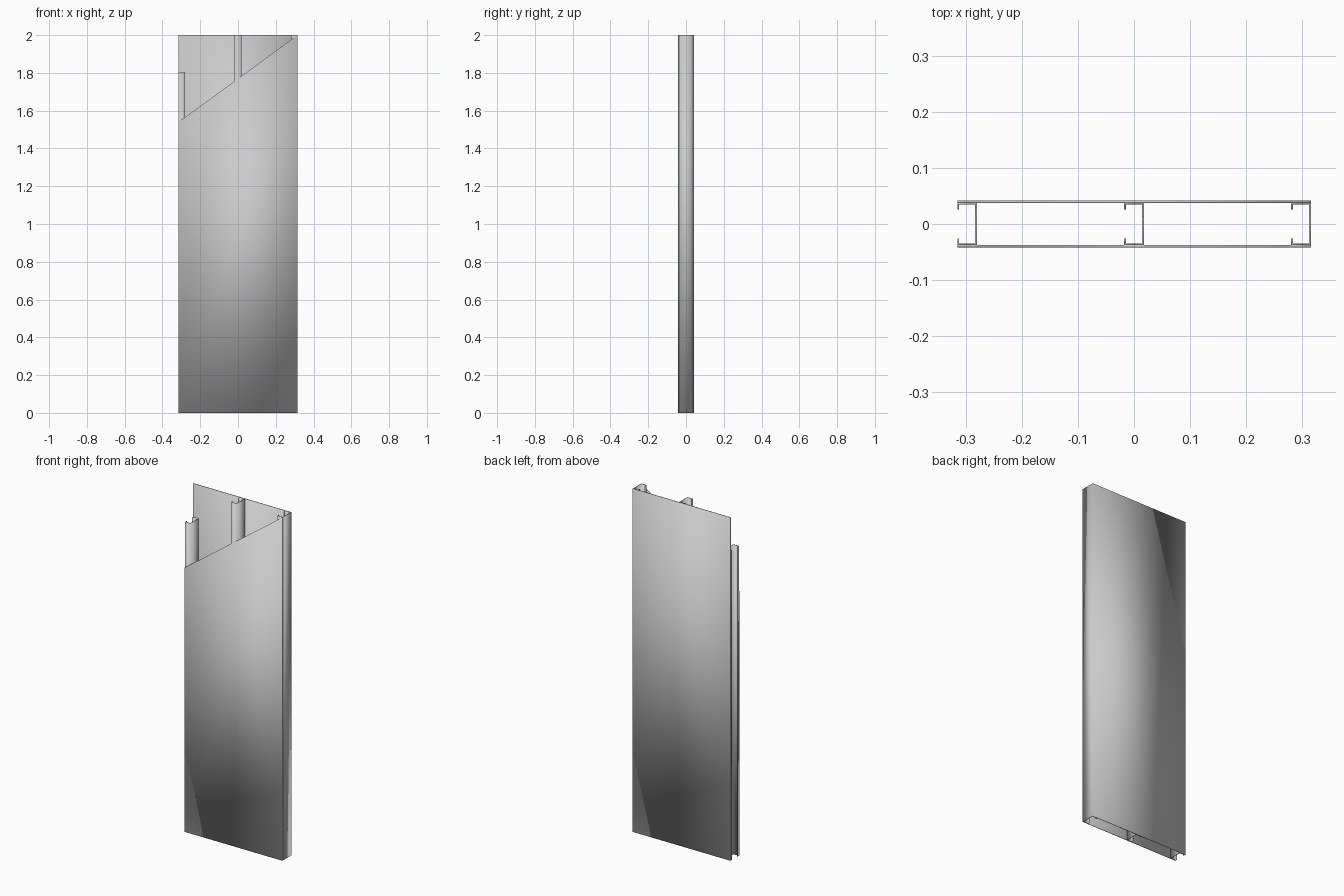
import bpy
import bmesh
from mathutils import Vector

cube = bpy.data.objects.get("Cube")
if cube:
    bpy.data.objects.remove(cube, do_unlink=True)

HALF_W = 0.315    # half wall width
OUTER = 0.0415    # outer face of the boards
INNER = 0.0375    # inner face of the boards
HEIGHT = 2.0
STUD_W = 0.035
GAUGE = 0.003     # sheet thickness of the studs
LIP = 0.012

grey = bpy.data.materials.new("light grey")
grey.use_nodes = True
colour = (0.6, 0.6, 0.6, 1)
grey.diffuse_color = colour
grey.node_tree.nodes["Principled BSDF"].inputs["Base Color"].default_value = colour


def extrude_profile(name, points, direction):
    """Closed profile swept along a direction, smooth shaded."""
    bm = bmesh.new()
    face = bm.faces.new([bm.verts.new(p) for p in points])
    swept = bmesh.ops.extrude_face_region(bm, geom=[face])["geom"]
    verts = [v for v in swept if isinstance(v, bmesh.types.BMVert)]
    bmesh.ops.translate(bm, verts=verts, vec=Vector(direction))
    bmesh.ops.recalc_face_normals(bm, faces=bm.faces)
    for f in bm.faces:
        f.smooth = True
    mesh = bpy.data.meshes.new(name)
    bm.to_mesh(mesh)
    bm.free()
    mesh.materials.append(grey)
    obj = bpy.data.objects.new(name, mesh)
    bpy.context.collection.objects.link(obj)
    return obj


def board(name, y, right_top):
    """Wall board whose top edge may slope down towards -x."""
    points = [(-HALF_W, y, 0), (HALF_W, y, 0),
              (HALF_W, y, HEIGHT), (-HALF_W, y, right_top)]
    extrude_profile(name, points, (0, OUTER - INNER, 0))


def stud(name, x, height):
    """Lipped C channel, open towards -x."""
    a, b, h, t = x - STUD_W / 2, x + STUD_W / 2, INNER, GAUGE
    upper = [(b, h), (a, h), (a, h - LIP), (a + t, h - LIP),
             (a + t, h - t), (b - t, h - t)]
    lower = [(px, -py) for px, py in reversed(upper)]
    extrude_profile(name, [(px, py, 0) for px, py in upper + lower], (0, 0, height))


# Boards: full at the back, cut on a slope at the front
board("back_board", INNER, HEIGHT)
board("front_board", -OUTER, 1.54)

# Three studs between the boards
edge = HALF_W - STUD_W / 2
stud("right_stud", -edge, 1.805)
stud("middle_stud", 0, HEIGHT)
stud("left_stud", edge, HEIGHT)
